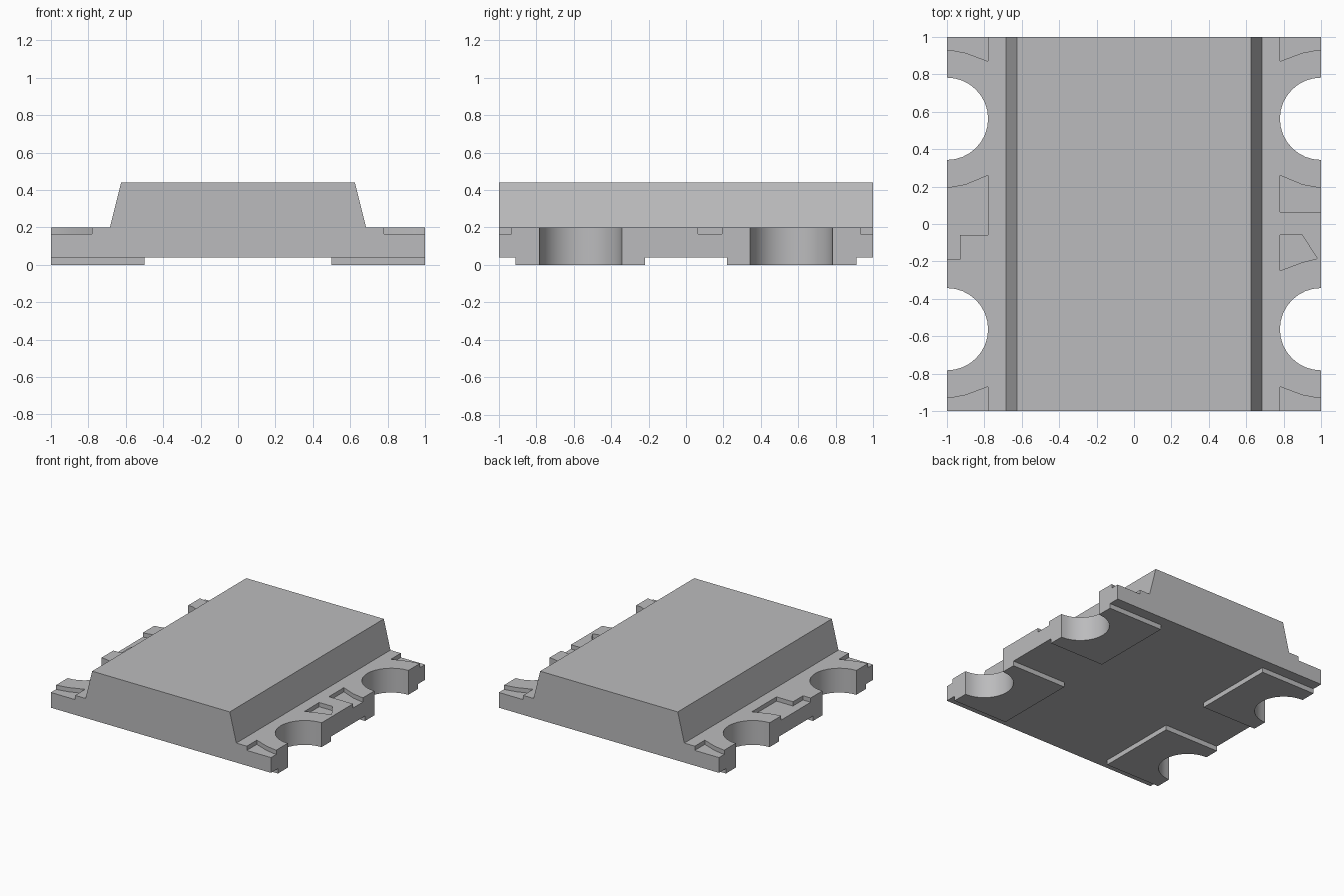
import bpy, bmesh, math

if "Cube" in bpy.data.objects:
    bpy.data.objects.remove(bpy.data.objects["Cube"], do_unlink=True)

grey = bpy.data.materials.new("plain grey")
grey.use_nodes = True
grey.diffuse_color = (0.5, 0.5, 0.51, 1)
grey.node_tree.nodes["Principled BSDF"].inputs["Base Color"].default_value = (0.5, 0.5, 0.51, 1)

BOTTOM, LEDGE, TOP = 0.04, 0.2, 0.44
RECESS = 0.165          # floor height of the shallow recesses
INNER = 0.78            # inner x limit of the recesses
NOTCH_Y, NOTCH_R = 0.5625, 0.22
SIGNS = [(sx, sy) for sx in (-1, 1) for sy in (-1, 1)]


def add_prism(bm, outline, shift):
    """Extrude a closed 3D outline along a vector."""
    face = bm.faces.new([bm.verts.new(p) for p in outline])
    new = bmesh.ops.extrude_face_region(bm, geom=[face], use_keep_orig=True)["geom"]
    verts = [v for v in new if isinstance(v, bmesh.types.BMVert)]
    bmesh.ops.translate(bm, verts=verts, vec=shift)


def add_slab(bm, outline, z0, z1):
    add_prism(bm, [(x, y, z0) for x, y in outline], (0, 0, z1 - z0))


def finish(name, bm):
    bmesh.ops.recalc_face_normals(bm, faces=bm.faces[:])
    mesh = bpy.data.meshes.new(name)
    bm.to_mesh(mesh)
    bm.free()
    mesh.materials.append(grey)
    obj = bpy.data.objects.new(name, mesh)
    bpy.context.collection.objects.link(obj)
    return obj


def select(obj):
    bpy.ops.object.select_all(action="DESELECT")
    obj.select_set(True)
    bpy.context.view_layer.objects.active = obj


def cut(obj, cutter):
    cutter.hide_render = True
    select(obj)
    mod = obj.modifiers.new("cut", "BOOLEAN")
    mod.object, mod.operation, mod.solver = cutter, "DIFFERENCE", "EXACT"
    bpy.ops.object.modifier_apply(modifier=mod.name)
    bpy.data.objects.remove(cutter, do_unlink=True)


def arc(start, end, steps):
    return [(1 + NOTCH_R * math.cos(a), NOTCH_Y + NOTCH_R * math.sin(a))
            for a in (start + (end - start) * i / steps for i in range(steps + 1))]


# Board and raised lens as one extruded profile
half = [(1, BOTTOM), (1, LEDGE), (0.685, LEDGE), (0.625, TOP)]
profile = half + [(-x, z) for x, z in reversed(half)]
bm = bmesh.new()
add_prism(bm, [(x, -1, z) for x, z in profile], (0, 2, 0))
body = finish("body", bm)

# Round notches in both long edges
bm = bmesh.new()
for sx, sy in SIGNS:
    circle = arc(0, math.tau, 32)[:-1]
    add_slab(bm, [(sx * x, sy * y) for x, y in circle], -0.1, 0.3)
cut(body, finish("notch_cutter", bm))

# Shallow recesses in the ledges
bm = bmesh.new()
corner = [(1.05, 0.935), (0.98, 0.93), (0.9, 0.915), (INNER, 0.87), (INNER, 1.05), (1.05, 1.05)]
for sx, sy in SIGNS:
    add_slab(bm, [(sx * x, sy * y) for x, y in corner], RECESS, 0.3)
curve = [(1.05, 0.19), (0.98, 0.195), (0.9, 0.21), (INNER, 0.26)]
add_slab(bm, curve + [(INNER, 0.065), (1.05, 0.065)], RECESS, 0.3)
add_slab(bm, [(INNER, -0.06), (0.9, -0.06), (0.98, -0.185), (0.9, -0.205), (INNER, -0.25)],
         RECESS, 0.3)
add_slab(bm, [(-x, y) for x, y in curve]
         + [(-INNER, -0.06), (-0.93, -0.06), (-0.93, -0.19), (-1.05, -0.19)], RECESS, 0.3)
cut(body, finish("recess_cutter", bm))

# Four solder pads underneath, following the notches
pad = ([(1, 0.91), (0.5, 0.91), (0.5, 0.22), (1, 0.22)]
       + arc(1.5 * math.pi, 0.5 * math.pi, 16))
parts = [body]
for sx, sy in SIGNS:
    bm = bmesh.new()
    add_slab(bm, [(sx * x, sy * y) for x, y in pad], 0, BOTTOM)
    name = ("back" if sy > 0 else "front") + ("_left" if sx > 0 else "_right") + "_pad"
    parts.append(finish(name, bm))

for part in parts:
    select(part)
    bpy.ops.object.shade_smooth_by_angle(angle=math.radians(25))
